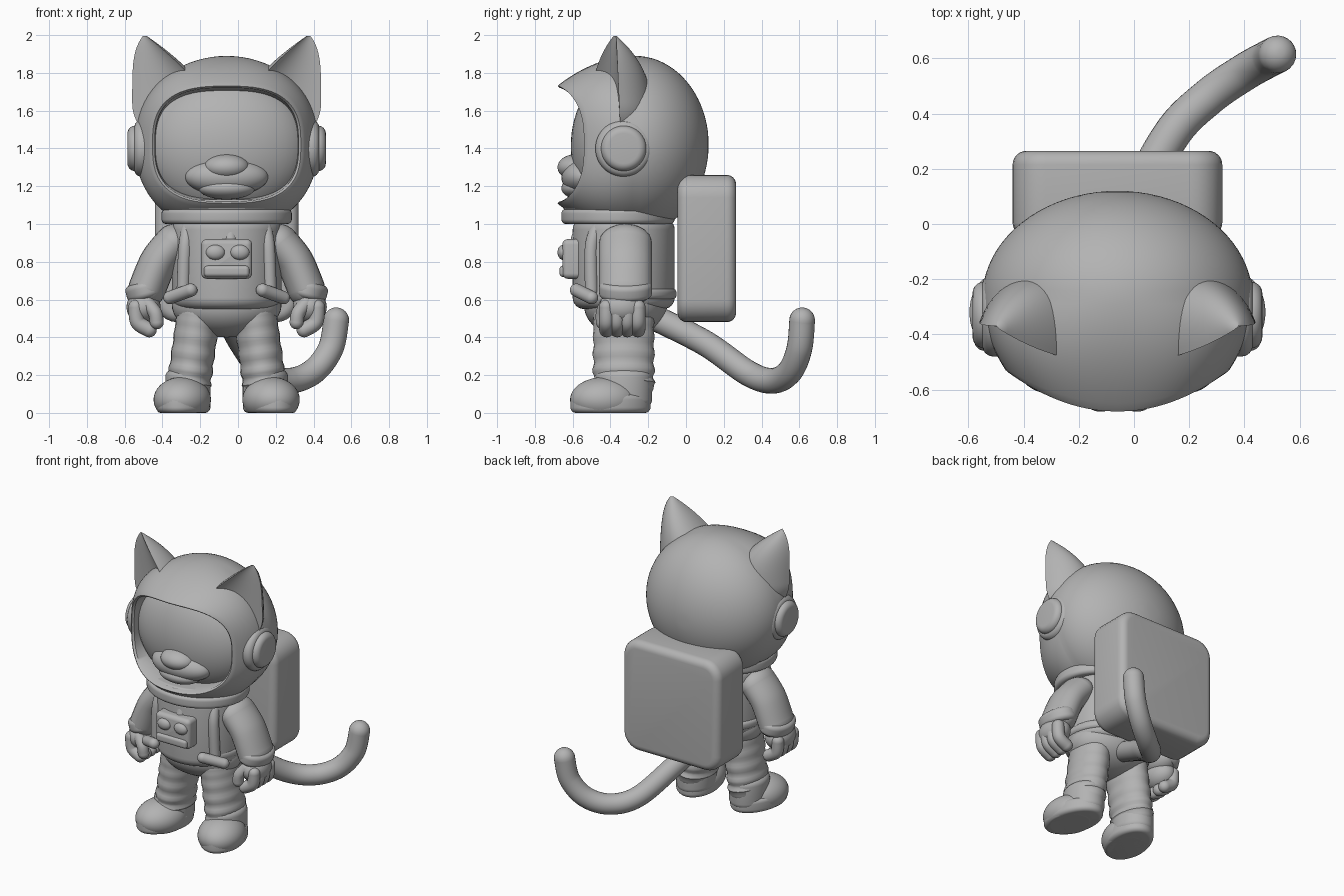
import bpy, bmesh
from math import sin, cos, pi, radians, copysign
from mathutils import Vector, Matrix
from mathutils.geometry import interpolate_bezier

if "Cube" in bpy.data.objects:
    bpy.data.objects.remove(bpy.data.objects["Cube"])

CENTRE_X = -.06  # the body's own centre line

grey = bpy.data.materials.new("plain_grey")
grey.use_nodes = True
grey.diffuse_color = (.45, .45, .45, 1)
grey.node_tree.nodes["Principled BSDF"].inputs["Base Color"].default_value = grey.diffuse_color


def finish(name, bm):
    bmesh.ops.recalc_face_normals(bm, faces=bm.faces)
    mesh = bpy.data.meshes.new(name)
    bm.to_mesh(mesh)
    bm.free()
    mesh.materials.append(grey)
    obj = bpy.data.objects.new(name, mesh)
    bpy.context.collection.objects.link(obj)
    bpy.ops.object.select_all(action='DESELECT')
    obj.select_set(True)
    bpy.context.view_layer.objects.active = obj
    bpy.ops.object.shade_smooth_by_angle(angle=radians(45))


def skin(name, rings):
    """Join a row of rings into a closed surface."""
    bm = bmesh.new()
    loops = [[bm.verts.new(point) for point in ring] for ring in rings]
    for near, far in zip(loops, loops[1:]):
        for i in range(len(near)):
            bm.faces.new((near[i - 1], near[i], far[i], far[i - 1]))
    bm.faces.new(loops[0])
    bm.faces.new(loops[-1])
    finish(name, bm)


def solid(name, shape, centre, size, side=1, edge=0, corner=0, turn=0, axis='Z'):
    """Ball, drum or box with half-sizes; edge and corner are rounding radii."""
    bm = bmesh.new()
    x, y, z = centre
    matrix = (Matrix.Translation((CENTRE_X + side * x, y, z))
              @ Matrix.Rotation(side * radians(turn), 4, axis) @ Matrix.Diagonal((*size, 1)))
    if shape == "ball":
        bmesh.ops.create_uvsphere(bm, u_segments=48, v_segments=32, radius=1, matrix=matrix)
    elif shape == "drum":
        bmesh.ops.create_cone(bm, cap_ends=True, segments=64, radius1=1, radius2=1,
                              depth=2, matrix=matrix)
    else:
        bmesh.ops.create_cube(bm, size=2, matrix=matrix)

    def round_off(edges, radius):
        bmesh.ops.bevel(bm, geom=edges, offset=radius, segments=6, profile=.5, affect='EDGES')

    if corner:
        round_off([e for e in bm.edges
                   if abs((e.verts[0].co - e.verts[1].co).normalized().y) > .9], corner)
    if edge:
        round_off([e for e in bm.edges if e.calc_face_angle() > 1], edge)
    for vert in bm.verts:  # nothing sinks below the ground
        vert.co.z = max(vert.co.z, 0)
    finish(name, bm)


def tube(name, path, radius, side=1, depth=1, folds=0):
    """Round-ended limb along a smooth path; depth widens it front to back."""
    path = [Vector(point) for point in path]
    last = len(path) - 1
    slope = [(path[min(i + 1, last)] - path[max(i - 1, 0)]) / 6 for i in range(last + 1)]
    points = path[:1]
    for i in range(last):
        points += interpolate_bezier(path[i], path[i] + slope[i],
                                     path[i + 1] - slope[i + 1], path[i + 1], 24)[1:]
    rings = []
    across = Vector((1, 0, 0))
    final = len(points) - 1
    for i, point in enumerate(points):
        along = (points[min(i + 1, final)] - points[max(i - 1, 0)]).normalized()
        across = (across - along * across.dot(along)).normalized()
        up = along.cross(across)
        girth = radius * (1 - folds * i / final * sin(10 * pi * i / final))
        lean = [0]
        if i == 0:
            lean = [-pi * k / 16 for k in reversed(range(8))]
        elif i == final:
            lean = [pi * k / 16 for k in range(8)]
        for tilt in lean:
            ring = []
            for k in range(24):
                spin = pi * k / 12
                offset = (across * cos(spin) + up * sin(spin)) * cos(tilt) + along * sin(tilt)
                offset *= girth
                ring.append((CENTRE_X + side * (point.x + offset.x),
                             point.y + depth * offset.y, point.z + offset.z))
            rings.append(ring)
    skin(name, rings)


def opening(y, width, height, squareness, bend):
    """Upright squarish ring whose sides bend backwards."""
    ring = []
    for k in range(80):
        c, s = (copysign(abs(w) ** (2 / squareness), w)
                for w in (cos(pi * k / 40), sin(pi * k / 40)))
        ring.append((CENTRE_X + width * c, y + bend * c * c, 1.42 + height * s))
    return ring


def ear(name, side):
    """Pointed ear, hollowed at the front and rounded behind, its root sunk in the helmet."""
    rings = []
    for step in range(-5, 25):
        t = step / 24.2
        cube = t ** 3
        outer = Vector((.5 - .06 * cube * cube - .5 * min(t - .2, 0) ** 2, -.35 - .02 * t))
        inner = Vector((.05 + .38 * max(t, 0) ** 1.5, -.5 + .12 * cube))
        half, middle = (outer - inner) / 2, (outer + inner) / 2
        back = Vector((-half.y, half.x)).normalized() * .25 * (1 - cube)
        ring = []
        for k in range(48):
            c, s = cos(pi * k / 24), sin(pi * k / 24)
            bulge = s if s > 0 else s * s / 6
            spot = middle + half * c + back * bulge
            ring.append((CENTRE_X + side * spot.x, spot.y, 1.55 + .45 * t))
        rings.append(ring)
    skin(name, rings)


# Helmet: a ball at the back, flaring to a squarish opening with a rolled rim
shell = []
for step in range(1, 41):
    angle = step * pi / 40
    swell, flare = sin(min(angle, pi / 2)), max(0, step / 20 - 1)
    y = -.27 + .39 * cos(angle) if flare == 0 else -.27 - .4 * flare
    shell.append(opening(y, .49 * swell - .085 * flare ** 2, .47 * swell - .15 * flare ** 2,
                         2 + .8 * flare, .14 * flare))
for shrink, y in ((.97, -.68), (.94, -.67), (.92, -.57), (.85, -.42)):
    shell.append(opening(y, .405 * shrink, .32 * shrink, 2.8, .14))
skin("helmet", shell)

# Face inside the opening
solid("face", "ball", (0, -.36, 1.41), (.44, .25, .38))
solid("muzzle", "ball", (0, -.54, 1.25), (.22, .12, .1))
solid("nose", "ball", (0, -.58, 1.3), (.12, .1, .07))
solid("chin", "ball", (0, -.56, 1.19), (.15, .1, .06))

# Neck collar, torso and belt
solid("collar_lower", "drum", (0, -.36, 1.04), (.345, .3, .04), edge=.025)
solid("collar_upper", "drum", (0, -.36, 1.1), (.335, .29, .03), edge=.02)
solid("torso", "drum", (0, -.33, .79), (.29, .27, .24), edge=.06)
solid("hips", "ball", (0, -.32, .57), (.29, .22, .17))
solid("belt", "drum", (0, -.32, .63), (.3, .27, .03), edge=.025)

# Chest control box with two knobs and a hose
solid("chest_box", "box", (0, -.57, .815), (.135, .085, .105), edge=.03, corner=.03)
solid("box_ledge", "box", (0, -.62, .75), (.12, .05, .03), edge=.02)
for name, x in (("right_knob", -.06), ("left_knob", .07)):
    solid(name, "ball", (x, -.65, .85), (.05, .03, .04))
tube("hose", [(.02, -.58, .9), (.02, -.55, 1)], .035)

# Backpack
solid("backpack", "box", (0, .11, .87), (.38, .155, .39), edge=.05, corner=.12)

# Tail sweeping back and up to the left
tube("tail", [(0, -.2, .52), (.08, .1, .37), (.2, .33, .21), (.33, .46, .17),
              (.46, .55, .22), (.55, .6, .34), (.58, .615, .49)], .068)

for label, side in (("left", 1), ("right", -1)):
    ear(f"{label}_ear", side)

    # Round ear cover on the helmet
    solid(f"{label}_ear_cover", "drum", (.43, -.33, 1.4), (.15, .15, .06), side,
          edge=.04, turn=90, axis='Y')
    solid(f"{label}_ear_cap", "drum", (.48, -.33, 1.4), (.12, .12, .045), side,
          edge=.04, turn=90, axis='Y')

    # Shoulder strap and belt clip
    tube(f"{label}_strap", [(.2, -.46, 1), (.22, -.5, .88), (.23, -.5, .65)], .035, side)
    tube(f"{label}_belt_clip", [(.3, -.5, .61), (.19, -.58, .65)], .035, side)

    # Arm, cuff and hand
    tube(f"{label}_arm", [(.28, -.32, .9), (.36, -.32, .8), (.42, -.32, .66)], .1, side, depth=1.4)
    solid(f"{label}_cuff", "drum", (.43, -.32, .65), (.105, .14, .045), side, edge=.03,
          turn=15, axis='Y')
    solid(f"{label}_palm", "ball", (.44, -.34, .56), (.09, .12, .09), side)
    for finger in range(4):
        y = -.42 + .055 * finger
        tube(f"{label}_finger_{finger}", [(.48, y, .56), (.47, y, .48), (.41, y, .44)], .04, side)
    tube(f"{label}_thumb", [(.42, -.42, .58), (.38, -.44, .53), (.37, -.44, .48)], .037, side)

    # Leg with soft folds
    tube(f"{label}_leg", [(.15, -.33, .52), (.2, -.33, .15)], .115, side, depth=1.4, folds=.05)

    # Boot with the toes turned outwards
    solid(f"{label}_sole", "drum", (.23, -.4, .05), (.14, .215, .05), side, edge=.03, turn=12)
    solid(f"{label}_toe", "ball", (.235, -.43, .07), (.15, .185, .12), side, turn=12)
    solid(f"{label}_heel", "drum", (.205, -.33, .13), (.12, .15, .1), side, edge=.04)
